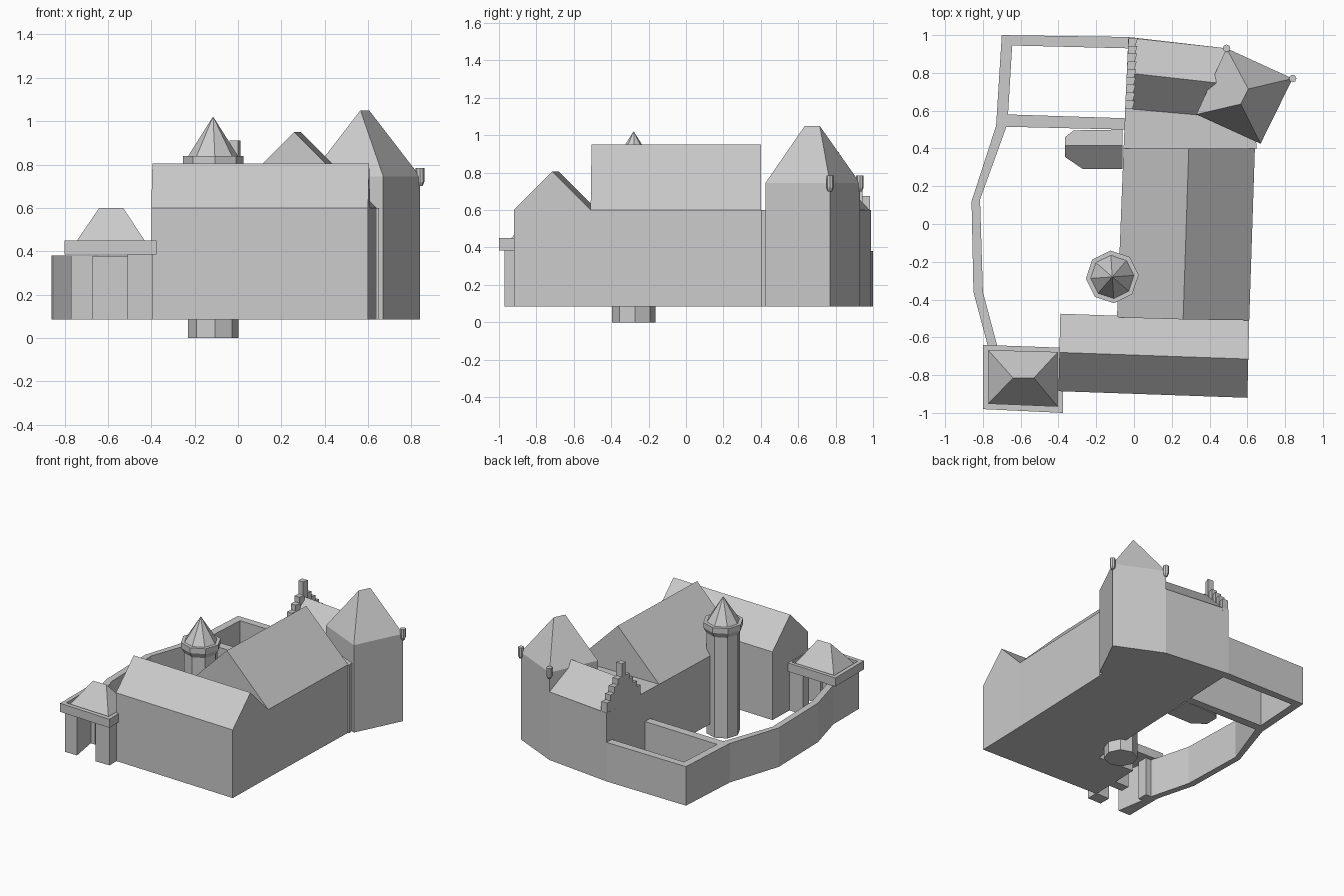
import bpy, bmesh, math
from mathutils import Vector

if "Cube" in bpy.data.objects:
    bpy.data.objects.remove(bpy.data.objects["Cube"])

BASE, EAVE = 0.085, 0.60


def build(name, verts, faces):
    me = bpy.data.meshes.new(name)
    bm = bmesh.new()
    vs = [bm.verts.new(v) for v in verts]
    for f in faces:
        bm.faces.new([vs[i] for i in f])
    bmesh.ops.recalc_face_normals(bm, faces=bm.faces)
    bm.to_mesh(me)
    bm.free()
    ob = bpy.data.objects.new(name, me)
    bpy.context.collection.objects.link(ob)
    return ob


def loft(name, rings):
    """Closed solid through stacked rings of equal length."""
    n = len(rings[0])
    verts = [v for r in rings for v in r]
    faces = [tuple(range(n)), tuple(range(len(verts) - n, len(verts)))]
    for k in range(len(rings) - 1):
        for i in range(n):
            j = (i + 1) % n
            faces.append((k * n + i, k * n + j, k * n + n + j, k * n + n + i))
    return build(name, verts, faces)


def prism(name, pts, z0, z1):
    return loft(name, [[(x, y, z) for x, y in pts] for z in (z0, z1)])


def house(name, corners, ridge, eave, top, z0=None):
    """Four corners and a two-point ridge; walls are added when z0 is given."""
    verts = [(x, y, eave) for x, y in corners] + [(x, y, top) for x, y in ridge]
    faces = [(0, 1, 5, 4), (2, 3, 4, 5), (1, 2, 5), (3, 0, 4)]
    if z0 is not None:
        verts += [(x, y, z0) for x, y in corners]
        faces += [(i, (i + 1) % 4, 6 + (i + 1) % 4, 6 + i) for i in range(4)]
        faces.append((6, 7, 8, 9))
    return build(name, verts, faces)


def turret(name, cx, cy, profile, sides=8, turn=0.0):
    def ring(r, z):
        return [(cx + r * math.cos(turn + 2 * math.pi * i / sides),
                 cy + r * math.sin(turn + 2 * math.pi * i / sides), z) for i in range(sides)]
    return loft(name, [ring(r, z) for r, z in profile])


# Main wings with 45 degree gable roofs
house("south_wing", [(-.40, -.885), (.60, -.92), (.61, -.51), (-.39, -.475)],
      [(-.395, -.68), (.605, -.715)], EAVE, .805, BASE)
house("east_wing", [(.61, -.51), (.64, .40), (-.055, .40), (-.09, -.495)],
      [(.26, -.505), (.29, .40)], EAVE, .95, BASE)
prism("north_block", [(-.055, .40), (.65, .40), (.64, .50), (.49, .93), (-.03, .99)], BASE, EAVE)
house("north_roof", [(-.03, .61), (.42, .57), (.49, .93), (-.02, .985)],
      [(-.01, .797), (.50, .74)], EAVE, .79)

# Stepped gable on the north wing's west end
for i in range(9):
    y0, y1 = .61 + i * .375 / 9, .61 + (i + 1) * .375 / 9
    k = 4 - abs(4 - i)
    top = .91 if k == 4 else .675 + k * .045
    s = .018 * i / 9
    prism(f"gable_step_{i}", [(-.047 + s, y0), (-.008 + s, y0), (.004 + s, y1), (-.045 + s, y1)],
          EAVE - .02, top)

# Corner tower with hipped roof and two corner bartizans
house("corner_tower", [(.67, .425), (.84, .77), (.49, .93), (.33, .58)],
      [(.565, .635), (.605, .715)], .745, 1.05, BASE)
for i, (x, y) in enumerate([(.84, .77), (.49, .93)]):
    turret(f"bartizan_{i}", x, y, [(.011, .70), (.02, .72), (.02, .785)])

# Octagonal stair turret
turret("stair_turret", -.115, -.28,
       [(.117, 0), (.117, .76), (.14, .80), (.14, .84)], 8, math.radians(4))
turret("stair_turret_spire", -.115, -.28, [(.118, .835), (.001, 1.02)], 8, math.radians(4))

# Curtain wall: north yard, west side, down to the gatehouse
outer = [(-.03, .99), (-.70, 1.0), (-.73, .52), (-.86, .12), (-.85, -.36), (-.77, -.66), (-.77, -.965)]
inner = [(-.03, .93), (-.645, .945), (-.67, .53), (-.815, .13), (-.80, -.36), (-.72, -.66), (-.67, -.965)]
prism("curtain_wall", outer + inner[::-1], BASE, .38)
prism("cross_wall", [(-.68, .515), (-.05, .50), (-.05, .56), (-.67, .58)], BASE, .379)

# Gatehouse: piers, parapet ring, floor and hipped roof
for n, (y0, y1) in {"front": (-.97, -.88), "back": (-.74, -.67)}.items():
    prism(f"gate_pier_{n}", [(-.51, y0), (-.395, y0), (-.395, y1), (-.51, y1)], BASE, .39)
prism("gate_pier_west", [(-.76, -.75), (-.67, -.75), (-.67, -.67), (-.76, -.67)], BASE, .38)
rim = [(-.80, -.98), (-.375, -1.0), (-.38, -.655), (-.80, -.64)]
well = [(-.77, -.95), (-.405, -.965), (-.405, -.68), (-.77, -.67)]
prism("gate_floor", rim, .385, .405)
parapet = [(x, y, z) for z in (.405, .45) for p in (rim, well) for x, y in p]
pf = []
for i in range(4):
    j = (i + 1) % 4
    pf += [(i, j, 8 + j, 8 + i), (4 + i, 4 + j, 12 + j, 12 + i), (8 + i, 8 + j, 12 + j, 12 + i),
           (i, j, 4 + j, 4 + i)]
build("gate_parapet", parapet, pf)
house("gate_roof", well, [(-.64, -.815), (-.53, -.815)], .41, .60)

# Low annex in the courtyard with clipped outer corners
annex = house("annex", [(-.365, .29), (-.06, .29), (-.06, .50), (-.365, .495)],
              [(-.365, .415), (-.06, .415)], .19, .30, BASE)
bm = bmesh.new()
bm.from_mesh(annex.data)
for co, no in [((-.365, .355, 0), (-.065, -.095, 0)), ((-.365, .46, 0), (-.035, .045, 0))]:
    cut = bmesh.ops.bisect_plane(bm, geom=bm.verts[:] + bm.edges[:] + bm.faces[:],
                                 plane_co=Vector(co), plane_no=Vector(no).normalized(), clear_outer=True)
    edges = [e for e in cut["geom_cut"] if isinstance(e, bmesh.types.BMEdge)]
    bmesh.ops.contextual_create(bm, geom=edges)
bmesh.ops.recalc_face_normals(bm, faces=bm.faces)
bm.to_mesh(annex.data)
bm.free()
